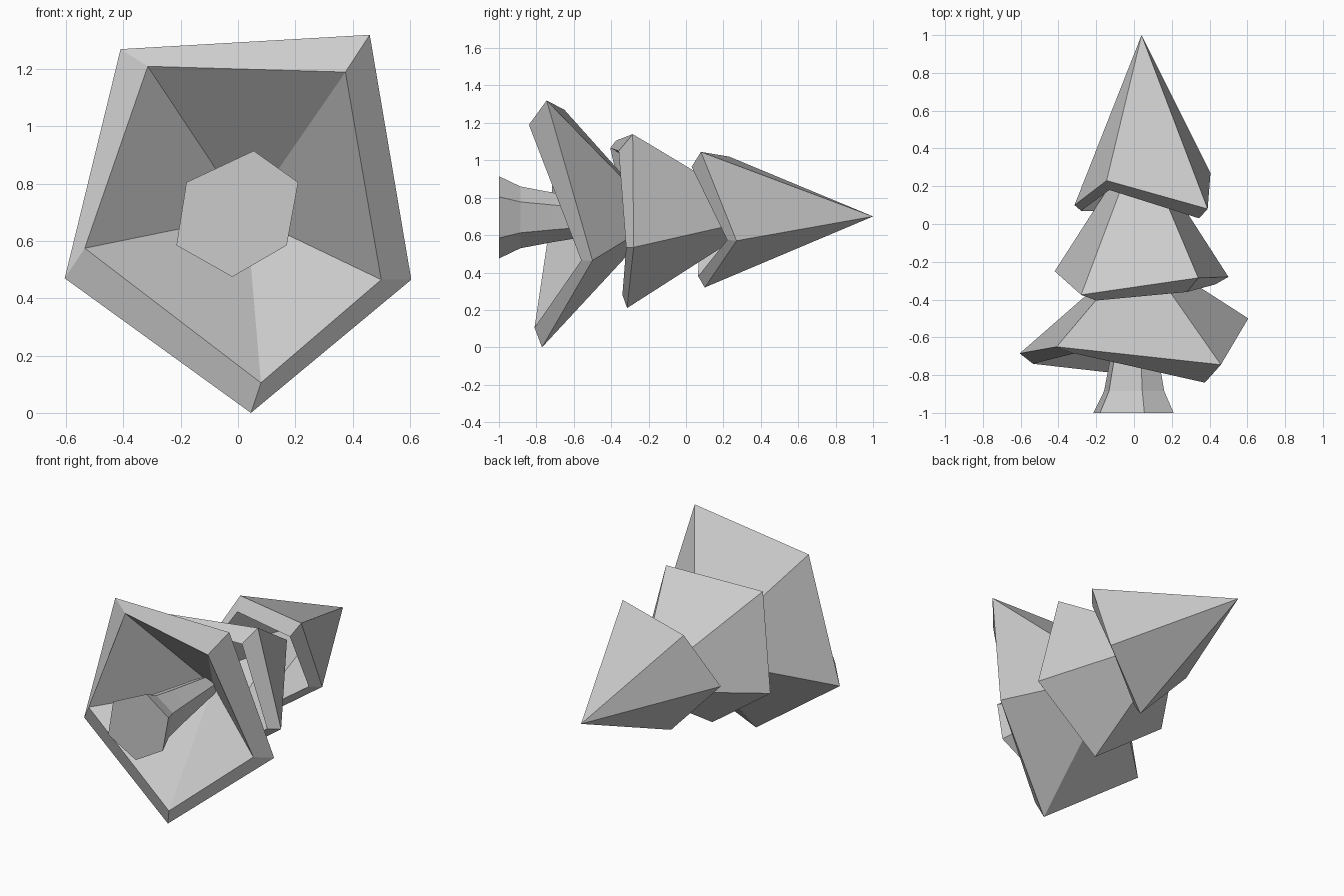
import bpy, bmesh
from mathutils import Vector

if "Cube" in bpy.data.objects:
    bpy.data.objects.remove(bpy.data.objects["Cube"])


def loft(name, rings):
    """Skin a list of vertex loops; one-point rings become apexes, others are capped."""
    bm = bmesh.new()
    loops = [[bm.verts.new(p) for p in r] for r in rings]
    for a, b in zip(loops, loops[1:]):
        n = max(len(a), len(b))
        for i in range(n):
            j = (i + 1) % n
            quad = [a[i % len(a)], a[j % len(a)], b[j % len(b)], b[i % len(b)]]
            bm.faces.new(list(dict.fromkeys(quad)))
    for end in (loops[0], loops[-1]):
        if len(end) > 2:
            bm.faces.new(end)
    bmesh.ops.recalc_face_normals(bm, faces=bm.faces)
    me = bpy.data.meshes.new(name)
    bm.to_mesh(me)
    bm.free()
    ob = bpy.data.objects.new(name, me)
    bpy.context.collection.objects.link(ob)
    return ob


def tier(name, rim, lip, top, hollow):
    """Hollow five-sided bough: outer cone, bevelled lip, concave underside."""
    top, hollow = Vector(top), Vector(hollow)
    tip = [top.lerp(Vector(p), 0.03) for p in rim]
    pit = [hollow.lerp(Vector(p), 0.04) for p in lip]
    loft(name, [[top], tip, rim, lip, pit, [hollow]])


# Boughs, lying along y with the tip at the back
tier("lower_bough",
     [(-.41, -.65, 1.27), (.46, -.745, 1.32), (.605, -.50, .465), (.045, -.77, 0), (-.605, -.685, .47)],
     [(-.315, -.685, 1.21), (.375, -.84, 1.19), (.50, -.56, .465), (.08, -.81, .105), (-.535, -.74, .575)],
     (.03, -.13, .69), (.03, -.29, .69))
tier("middle_bough",
     [(-.28, -.375, 1.105), (.34, -.285, 1.14), (.50, -.28, .535), (.035, -.315, .21), (-.42, -.25, .54)],
     [(-.20, -.405, 1.065), (.28, -.36, 1.05), (.43, -.32, .535), (.05, -.34, .28), (-.36, -.29, .56)],
     (.03, .45, .70), (.03, .30, .70))
tier("top_bough",
     [(-.145, .23, 1.02), (.39, .08, 1.045), (.405, .27, .57), (.035, .10, .32), (-.315, .10, .69)],
     [(-.13, .18, .94), (.345, .03, .965), (.345, .22, .575), (.05, .065, .38), (-.28, .07, .68)],
     (.04, 1.0, .70), (.04, .84, .70))

# Trunk: six-sided, flared at the foot, tapering into the boughs
foot = [(.055, .915), (.21, .805), (.17, .585), (-.02, .475), (-.215, .585), (-.18, .805)]
cx, cz = .01, .695
loft("trunk", [[(cx + (x - cx) * s, y, cz + (z - cz) * s) for x, z in foot]
               for y, s in ((-1, 1), (-.885, .75), (-.71, .6), (-.3, .3))])
